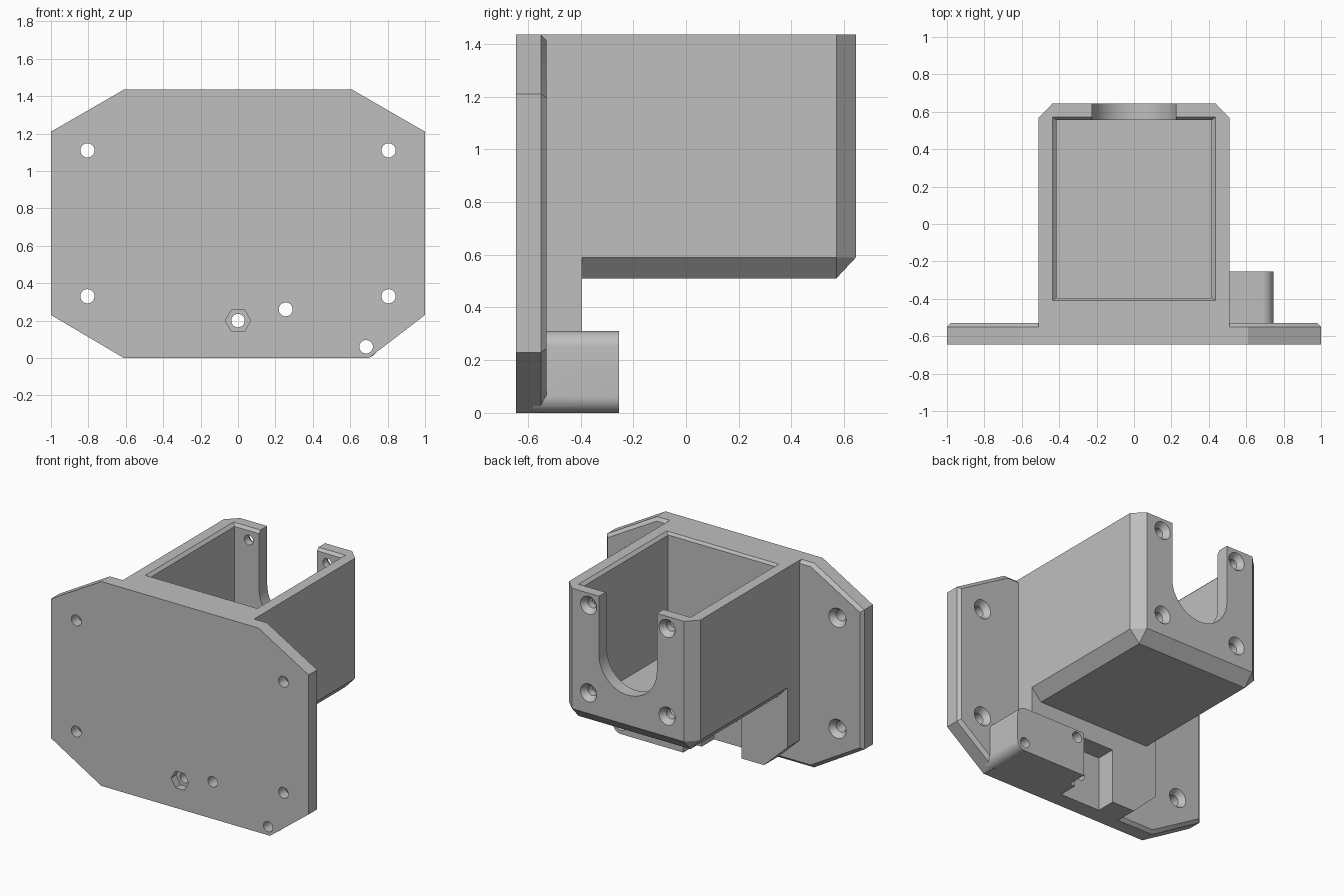
import bpy, bmesh
from math import cos, sin, tau

old = bpy.data.objects.get("Cube")
if old:
    bpy.data.objects.remove(old, do_unlink=True)

FRONT, BACK, TOP = -0.645, 0.645, 1.435
PLATE_BACK, PAD_BACK = -0.53, -0.395

grey = bpy.data.materials.new("plain grey")
grey.diffuse_color = (0.52, 0.52, 0.52, 1)
grey.use_nodes = True
grey.node_tree.nodes["Principled BSDF"].inputs["Base Color"].default_value = (0.52, 0.52, 0.52, 1)


def hull(name, points):
    """Convex solid around the given points."""
    bm = bmesh.new()
    for p in points:
        bm.verts.new(p)
    res = bmesh.ops.convex_hull(bm, input=bm.verts)
    loose = {v for v in bm.verts if not v.link_faces}
    bmesh.ops.delete(bm, geom=list(loose), context='VERTS')
    bmesh.ops.dissolve_limit(bm, angle_limit=0.01, verts=bm.verts, edges=bm.edges)
    bmesh.ops.recalc_face_normals(bm, faces=bm.faces)
    mesh = bpy.data.meshes.new(name)
    bm.to_mesh(mesh)
    bm.free()
    mesh.materials.append(grey)
    obj = bpy.data.objects.new(name, mesh)
    bpy.context.collection.objects.link(obj)
    return obj


def ring(x, z, y, r, n=32):
    return [(x + r * cos(tau * i / n), y, z + r * sin(tau * i / n)) for i in range(n)]


def slab(outline, y0, y1):
    return [(x, y, z) for y in (y0, y1) for x, z in outline]


def rect(x, y0, y1, z):
    return [(s * x, y, z) for s in (-1, 1) for y in (y0, y1)]


def combine(base, tool, operation):
    mod = base.modifiers.new("combine", 'BOOLEAN')
    mod.operation, mod.object, mod.solver = operation, tool, 'EXACT'
    bpy.context.view_layer.objects.active = base
    bpy.ops.object.modifier_apply(modifier=mod.name)
    bpy.data.objects.remove(tool, do_unlink=True)


def drill(base, x, z, y0, y1, r0, r1=None, n=32):
    tool = hull("drill", ring(x, z, y0, r0, n) + ring(x, z, y1, r1 or r0, n))
    combine(base, tool, 'DIFFERENCE')


# Mounting plate with cut corners and a bevelled rear rim
outline = [(-0.61, 0), (0.70, 0), (1, 0.23), (1, 1.21),
           (0.61, TOP), (-0.61, TOP), (-1, 1.21), (-1, 0.23)]
mid = TOP / 2
inner = [(x * 0.98, mid + (z - mid) * 0.97) for x, z in outline]
body = hull("mounting_bracket", slab(outline, FRONT, -0.55) + slab(inner, PLATE_BACK, PLATE_BACK))

# Thick pad behind the plate, with a channel in its foot
pad = hull("pad", slab([(-0.33, 0), (0.33, 0), (0.51, 0.17), (0.51, TOP),
                        (-0.51, TOP), (-0.51, 0.17)], -0.6, PAD_BACK))
channel = hull("channel", rect(0.155, PLATE_BACK, -0.3, -0.1) + rect(0.155, PLATE_BACK, -0.3, 0.38))
combine(pad, channel, 'DIFFERENCE')
combine(body, pad, 'UNION')

# Housing with chamfered bottom and rear corners
points = rect(0.435, -0.45, 0.57, 0.51)
for z in (0.59, TOP):
    points += rect(0.51, -0.45, 0.57, z) + rect(0.435, -0.45, BACK, z)
combine(body, hull("housing", points), 'UNION')

# Side block with rounded outer corners
points = [(0.2, y, z) for y in (-0.58, -0.255) for z in (0, 0.31)]
for y in (-0.58, -0.255):
    points += ring(0.685, 0.06, y, 0.06) + ring(0.685, 0.25, y, 0.06)
combine(body, hull("side_block", points), 'UNION')

# Open cavity with a bevelled lip
combine(body, hull("cavity", rect(0.415, PAD_BACK, 0.555, 0.59)
                   + rect(0.415, PAD_BACK, 0.555, 1.6)), 'DIFFERENCE')
combine(body, hull("lip", rect(0.41, -0.39, 0.55, 1.41)
                   + rect(0.445, -0.415, 0.58, 1.445)), 'DIFFERENCE')

# U-shaped opening in the rear wall
points = []
for y in (0.5, 0.8):
    points += ring(0, 1.025, y, 0.225, 48) + [(-0.225, y, 1.6), (0.225, y, 1.6)]
combine(body, hull("opening", points), 'DIFFERENCE')

# Countersunk screw holes in the plate and the rear wall
for side in (-1, 1):
    for z in (0.33, 1.11):
        drill(body, side * 0.805, z, -0.8, -0.4, 0.038)
        drill(body, side * 0.805, z, -0.57, -0.52, 0.038, 0.074)
    for z in (0.735, 1.35):
        drill(body, side * 0.305, z, 0.5, 0.8, 0.034)
        drill(body, side * 0.305, z, 0.605, 0.655, 0.034, 0.07)

# Straight holes through the block, and the hex nut pocket
drill(body, 0.255, 0.26, -0.8, 0, 0.037)
drill(body, 0.685, 0.06, -0.8, 0, 0.036)
drill(body, 0, 0.2, -0.8, -0.45, 0.036)
drill(body, 0, 0.2, -0.8, -0.59, 0.068, n=6)

# Smooth the round parts only
bpy.ops.object.select_all(action='DESELECT')
body.select_set(True)
bpy.context.view_layer.objects.active = body
bpy.ops.object.shade_smooth_by_angle(angle=0.4)
